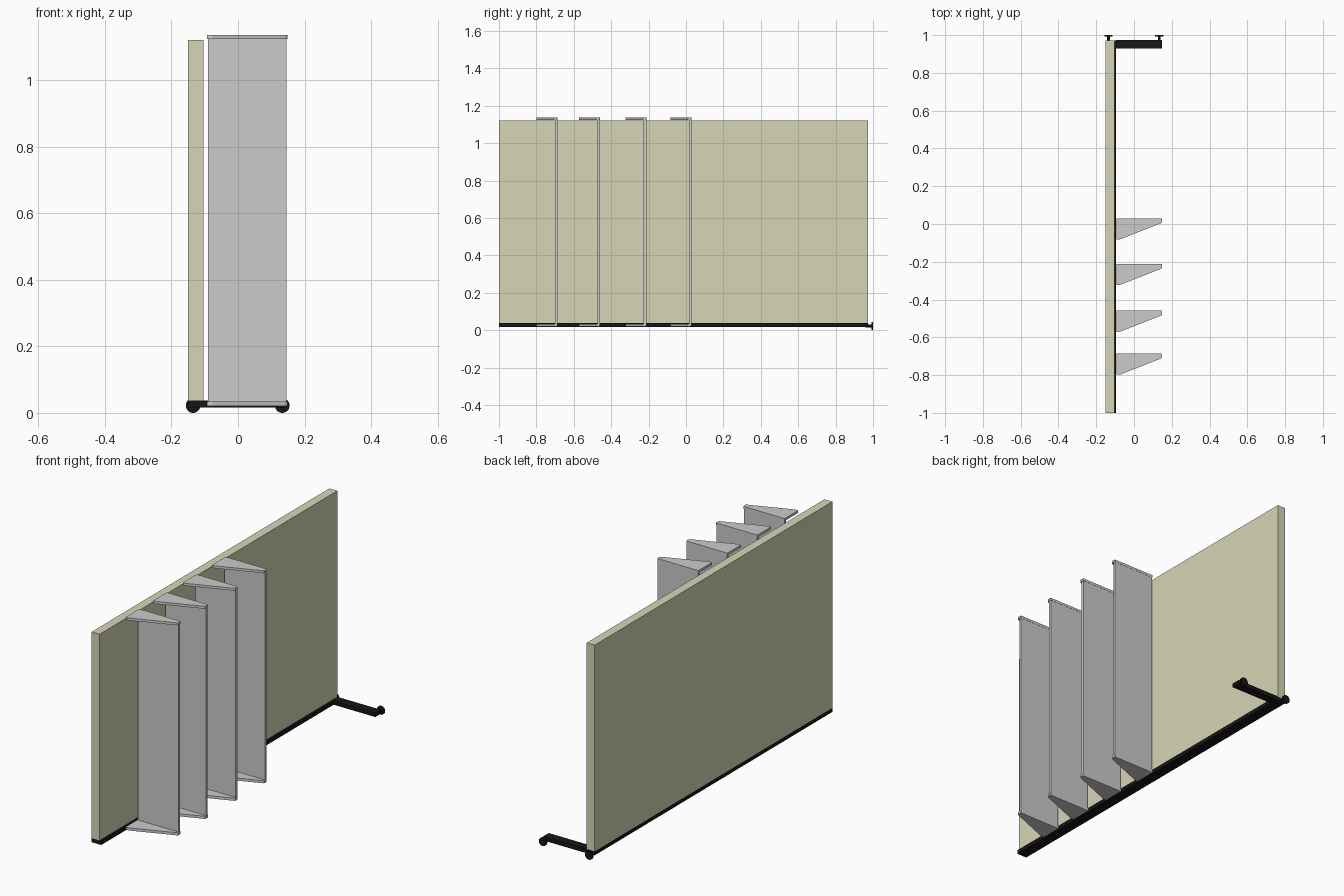
import bpy, bmesh
from mathutils import Matrix

if "Cube" in bpy.data.objects:
    bpy.data.objects.remove(bpy.data.objects["Cube"])


def make_material(name, color):
    m = bpy.data.materials.new(name)
    m.diffuse_color = color
    m.use_nodes = True
    m.node_tree.nodes["Principled BSDF"].inputs["Base Color"].default_value = m.diffuse_color
    return m


def finish(name, bm, mat=None):
    bmesh.ops.recalc_face_normals(bm, faces=bm.faces)
    me = bpy.data.meshes.new(name)
    bm.to_mesh(me)
    bm.free()
    ob = bpy.data.objects.new(name, me)
    bpy.context.collection.objects.link(ob)
    if mat:
        me.materials.append(mat)
    return ob


def prism(name, outline, z0, z1, mat=None):
    bm = bmesh.new()
    face = bm.faces.new([bm.verts.new((x, y, z0)) for x, y in outline])
    ext = bmesh.ops.extrude_face_region(bm, geom=[face])
    top = [v for v in ext["geom"] if isinstance(v, bmesh.types.BMVert)]
    bmesh.ops.translate(bm, verts=top, vec=(0, 0, z1 - z0))
    return finish(name, bm, mat)


def box(name, x0, x1, y0, y1, z0, z1, mat=None):
    return prism(name, [(x0, y0), (x1, y0), (x1, y1), (x0, y1)], z0, z1, mat)


def disc(name, x, y0, y1, z, r, mat):
    bm = bmesh.new()
    bmesh.ops.create_cone(bm, cap_ends=True, segments=32, radius1=r, radius2=r, depth=y1 - y0,
                          matrix=Matrix.Translation((x, (y0 + y1) / 2, z)) @ Matrix.Rotation(1.5707963, 4, 'X'))
    ob = finish(name, bm, mat)
    bpy.ops.object.select_all(action='DESELECT')
    bpy.context.view_layer.objects.active = ob
    ob.select_set(True)
    bpy.ops.object.shade_smooth_by_angle()
    return ob


cream = make_material("cream", (0.68, 0.67, 0.47, 1))
black = make_material("black", (0.008, 0.008, 0.008, 1))

# Wall panel on its base rail, with the foot arm at the back
box("wall_panel", -0.15, -0.104, -1.0, 0.972, 0.037, 1.12, cream)
box("base_rail", -0.15, -0.094, -1.0, 0.972, 0.016, 0.037, black)
box("foot_arm", -0.094, 0.148, 0.928, 0.974, 0.016, 0.037, black)

# Round end wheels on short axles
for side, x in (("left", -0.135), ("right", 0.133)):
    disc(side + "_axle", x, 0.96, 0.993, 0.022, 0.007, black)
    disc(side + "_wheel", x, 0.992, 1.0, 0.022, 0.022, black)

# Hanging display leaves: upright plate between two tapered caps
for i, y in enumerate((0.03, -0.211, -0.459, -0.686), 1):
    cap = [(-0.093, y), (0.145, y), (0.148, y - 0.003), (0.148, y - 0.021), (0.143, y - 0.026),
           (-0.07, y - 0.11), (-0.078, y - 0.112), (-0.093, y - 0.112)]
    box(f"leaf_plate_{i}", -0.09, 0.145, y - 0.015, y - 0.001, 0.033, 1.124)
    prism(f"leaf_top_cap_{i}", cap, 1.123, 1.136)
    prism(f"leaf_bottom_cap_{i}", cap, 0.02, 0.034)
